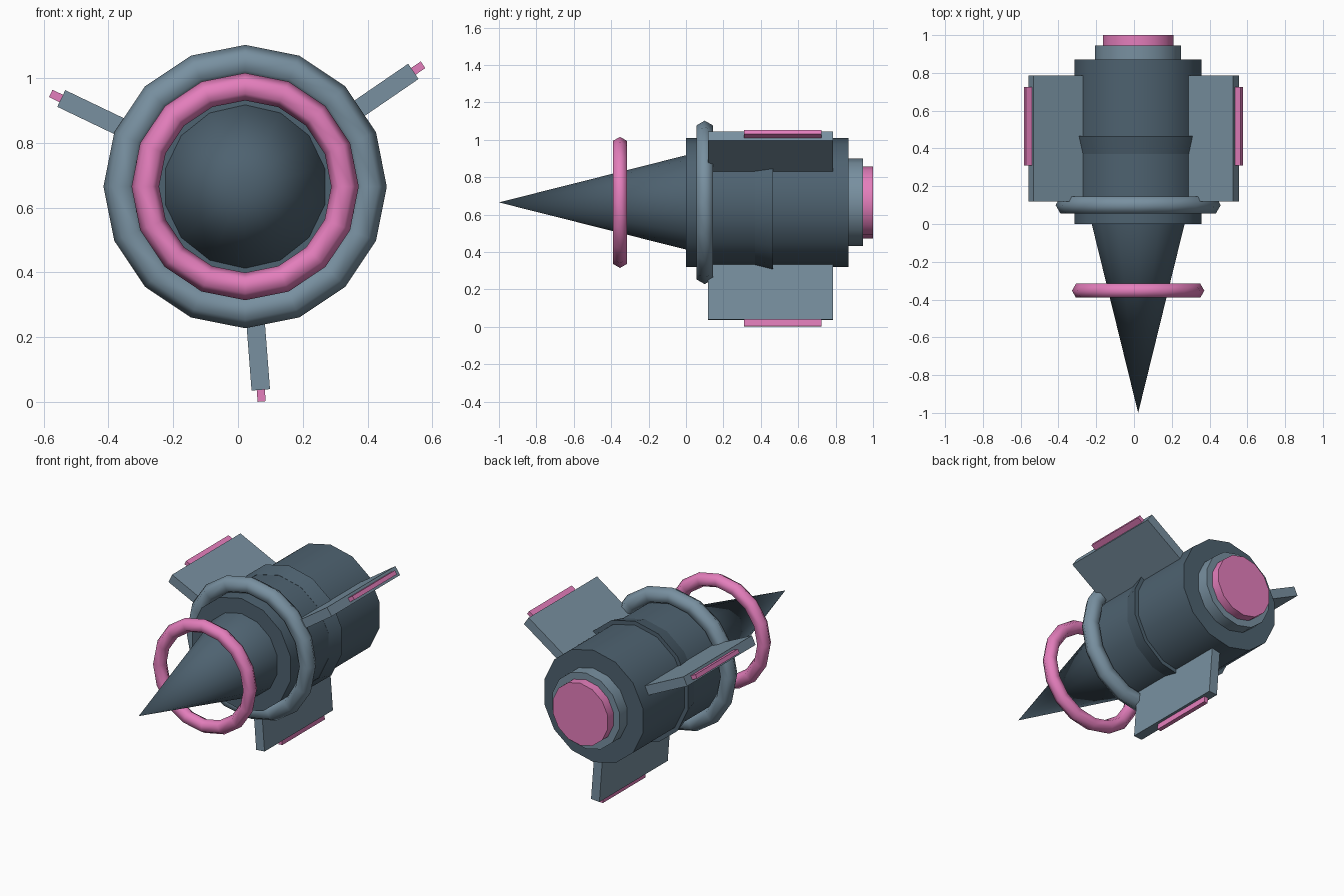
import bpy
import math

if "Cube" in bpy.data.objects:
    bpy.data.objects.remove(bpy.data.objects["Cube"])

CX, CZ = 0.022, 0.665      # long axis of the body, running along y
SIDES = 14


def material(name, rgb):
    m = bpy.data.materials.new(name)
    m.use_nodes = True
    m.diffuse_color = (*rgb, 1)
    m.node_tree.nodes["Principled BSDF"].inputs["Base Color"].default_value = (*rgb, 1)
    return m


dark = material("dark slate", (0.076, 0.122, 0.162))
light = material("light slate", (0.188, 0.279, 0.352))
pink = material("pink", (0.775, 0.209, 0.503))


def finish(name, mat):
    ob = bpy.context.object
    ob.name = name
    ob.data.materials.append(mat)
    return ob


def drum(name, y0, y1, r0, r1, mat):
    """Round section along y, radius r0 at the front and r1 at the back."""
    bpy.ops.mesh.primitive_cone_add(
        vertices=SIDES, radius1=r1, radius2=r0, depth=y1 - y0,
        location=(CX, (y0 + y1) / 2, CZ), rotation=(math.pi / 2, 0, 0))
    finish(name, mat)
    bpy.ops.object.shade_smooth_by_angle(angle=math.radians(30))


def ring(name, y, major, minor, mat):
    bpy.ops.mesh.primitive_torus_add(
        major_segments=16, minor_segments=6, major_radius=major, minor_radius=minor,
        location=(CX, y, CZ), rotation=(math.pi / 2, 0, 0))
    finish(name, mat)
    bpy.ops.object.shade_smooth()


def radial_plate(name, angle, r0, r1, y0, y1, thick, mat):
    """Flat box standing out from the axis at the given angle."""
    r = (r0 + r1) / 2
    bpy.ops.mesh.primitive_cube_add(
        size=1, rotation=(0, -angle, 0),
        location=(CX + r * math.cos(angle), (y0 + y1) / 2, CZ + r * math.sin(angle)))
    ob = finish(name, mat)
    ob.scale = (r1 - r0, y1 - y0, thick)


# Body, from nose to tail
drum("nose_cone", -1.0, 0.0, 0.0, 0.252, dark)
drum("main_body", 0.0, 0.87, 0.345, 0.345, dark)
drum("body_collar", 0.37, 0.465, 0.346, 0.37, dark)
drum("tail_step", 0.87, 0.945, 0.234, 0.234, light)
drum("tail_cap", 0.945, 1.0, 0.192, 0.192, pink)

# Rings
ring("nose_ring", -0.353, 0.308, 0.0425, pink)
ring("body_ring", 0.1, 0.385, 0.052, light)

# Three fins with glowing edge strips
for i, side in enumerate(("left", "right", "bottom")):
    a = math.radians(34.4 + 120 * i)
    radial_plate(side + "_fin", a, 0.25, 0.629, 0.118, 0.785, 0.057, light)
    radial_plate(side + "_fin_strip", a, 0.6, 0.665, 0.31, 0.725, 0.025, pink)
